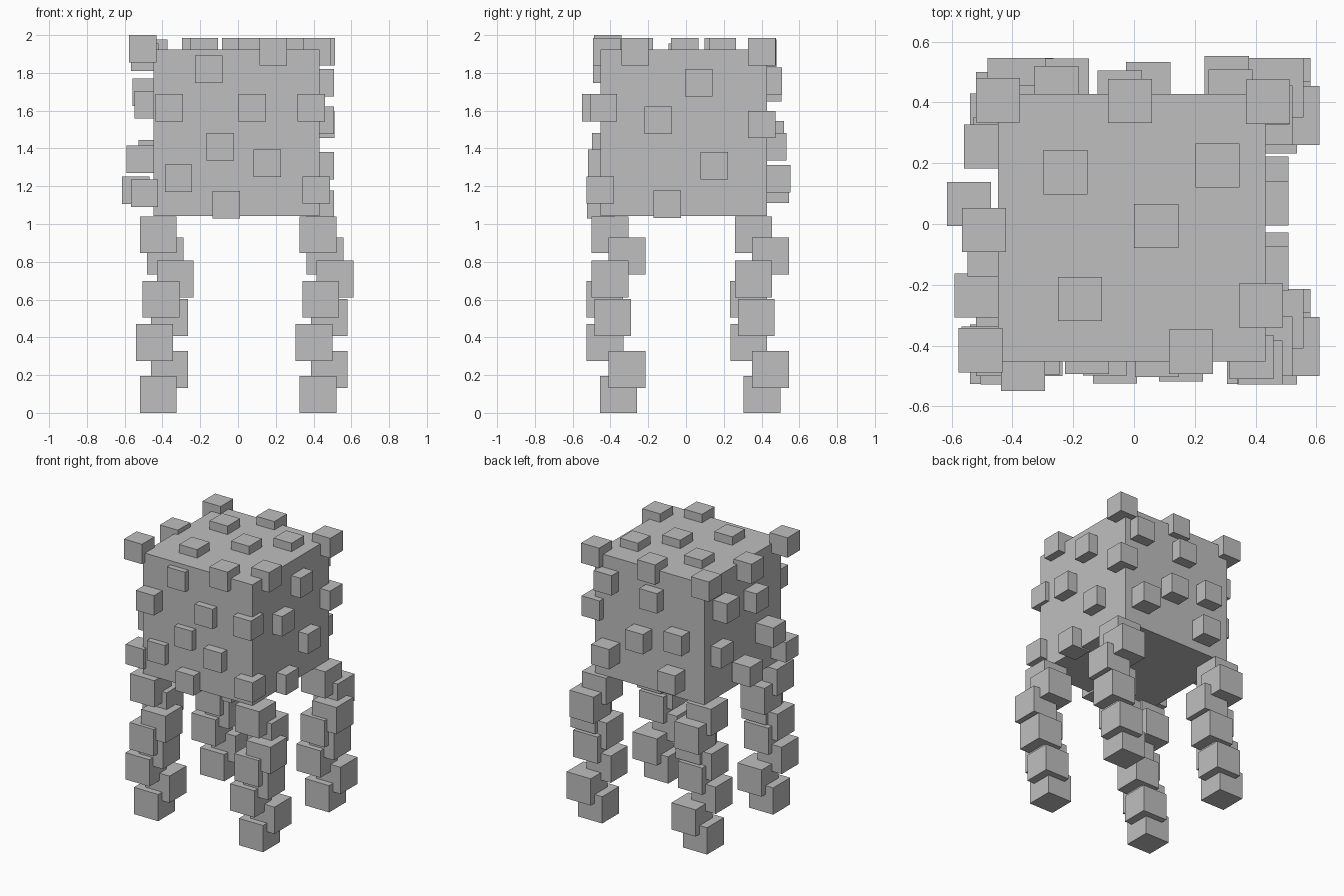
import bpy, bmesh
from mathutils import Matrix, Vector

grey = bpy.data.materials.new("plain_grey")
grey.diffuse_color = (0.52, 0.52, 0.52, 1)


def cubes(name, centres, size):
    """One object made of axis-aligned cubes of a given edge length."""
    bm = bmesh.new()
    for c in centres:
        bmesh.ops.create_cube(bm, size=size, matrix=Matrix.Translation(Vector(c)))
    mesh = bpy.data.meshes.new(name)
    bm.to_mesh(mesh)
    bm.free()
    mesh.materials.append(grey)
    obj = bpy.data.objects.new(name, mesh)
    bpy.context.collection.objects.link(obj)
    return obj


# Large body block
body = cubes("body", [(0, 0, 0)], 0.88)
body.location = (-0.0075, -0.0125, 1.483)

# Four identical legs, each a wobbly stack of overlapping cubes
LEG = [(-0.422, -0.358, 0.098), (-0.362, -0.312, 0.230), (-0.442, -0.428, 0.372),
       (-0.362, -0.388, 0.505), (-0.407, -0.430, 0.602), (-0.332, -0.403, 0.708),
       (-0.385, -0.312, 0.830), (-0.422, -0.402, 0.943)]
for side, dx in (("left", 0), ("right", 0.845)):
    for end, dy in (("front", 0), ("back", 0.76)):
        cubes(f"{end}_{side}_leg", [(x + dx, y + dy, z) for x, y, z in LEG], 0.195)

# Small cubes half sunk into each side of the body
KNOB = 0.145
cubes("front_knobs", [
    (-0.155, -0.42, 1.82), (0.187, -0.42, 1.912), (-0.365, -0.477, 1.615),
    (0.075, -0.43, 1.615), (0.387, -0.437, 1.615), (-0.095, -0.425, 1.408),
    (0.155, -0.445, 1.322), (-0.315, -0.422, 1.243), (0.415, -0.455, 1.18),
    (-0.062, -0.452, 1.102)], KNOB)
cubes("right_knobs", [
    (0.436, 0.067, 1.748), (0.436, -0.147, 1.55), (0.438, 0.40, 1.527),
    (0.436, 0.15, 1.308), (0.436, -0.10, 1.105)], KNOB)
cubes("back_knobs", [
    (0.317, 0.435, 1.757), (-0.047, 0.432, 1.722), (0.047, 0.46, 1.41),
    (-0.255, 0.447, 1.472), (0.305, 0.48, 1.24), (-0.22, 0.472, 1.185)], KNOB)
cubes("left_knobs", [
    (-0.493, -0.02, 1.883), (-0.487, 0.255, 1.697), (-0.475, -0.10, 1.632),
    (-0.517, -0.235, 1.343), (-0.455, 0.28, 1.372), (-0.542, 0.066, 1.178),
    (-0.495, -0.41, 1.163), (-0.505, -0.415, 1.928)], KNOB)
cubes("top_knobs", [
    (-0.447, 0.407, 1.905), (-0.013, 0.405, 1.912), (0.440, 0.402, 1.912),
    (-0.225, 0.17, 1.912), (0.275, 0.193, 1.912), (0.073, -0.007, 1.912),
    (-0.178, -0.247, 1.912), (0.417, -0.268, 1.912)], KNOB)
